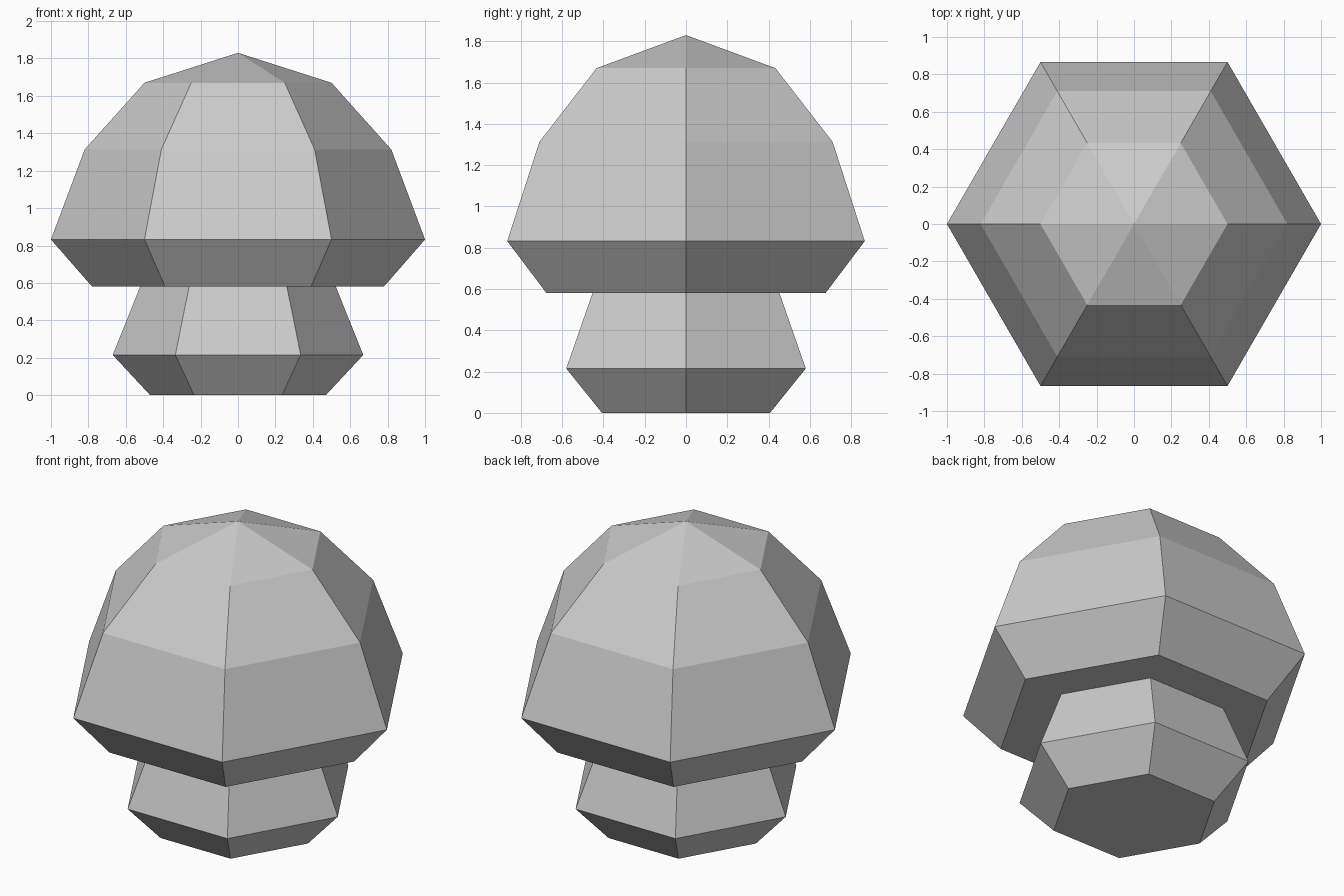
import bpy
import bmesh
import math

if "Cube" in bpy.data.objects:
    bpy.data.objects.remove(bpy.data.objects["Cube"])

SIDES = 6

grey = bpy.data.materials.new("light grey")
grey.diffuse_color = (0.6, 0.6, 0.6, 1.0)
grey.use_nodes = True
grey.node_tree.nodes["Principled BSDF"].inputs["Base Color"].default_value = grey.diffuse_color


def lathe(name, profile):
    """Flat-faced six-sided solid from (radius, height) pairs, bottom to top."""
    bm = bmesh.new()
    rings = []
    for r, z in profile:
        if r == 0:
            rings.append([bm.verts.new((0, 0, z))] * SIDES)
        else:
            rings.append([bm.verts.new((r * math.cos(math.tau * i / SIDES),
                                        r * math.sin(math.tau * i / SIDES), z))
                          for i in range(SIDES)])
    for low, high in zip(rings, rings[1:]):
        for i in range(SIDES):
            j = (i + 1) % SIDES
            corners = [low[i], low[j], high[j], high[i]]
            bm.faces.new(list(dict.fromkeys(corners)))
    # Close the flat ends
    bm.faces.new(rings[0][::-1])
    if profile[-1][0] > 0:
        bm.faces.new(rings[-1])
    bmesh.ops.recalc_face_normals(bm, faces=bm.faces)
    mesh = bpy.data.meshes.new(name)
    bm.to_mesh(mesh)
    bm.free()
    mesh.materials.append(grey)
    obj = bpy.data.objects.new(name, mesh)
    bpy.context.collection.objects.link(obj)
    return obj


# Stem with a chamfered foot, narrowing up to the cap
lathe("stem", [(0.47, 0), (0.67, 0.215), (0.523, 0.58)])

# Domed cap with a bevelled rim and pointed top
lathe("cap", [(0.78, 0.58), (1.0, 0.832), (0.82, 1.313), (0.5, 1.67), (0, 1.83)])
